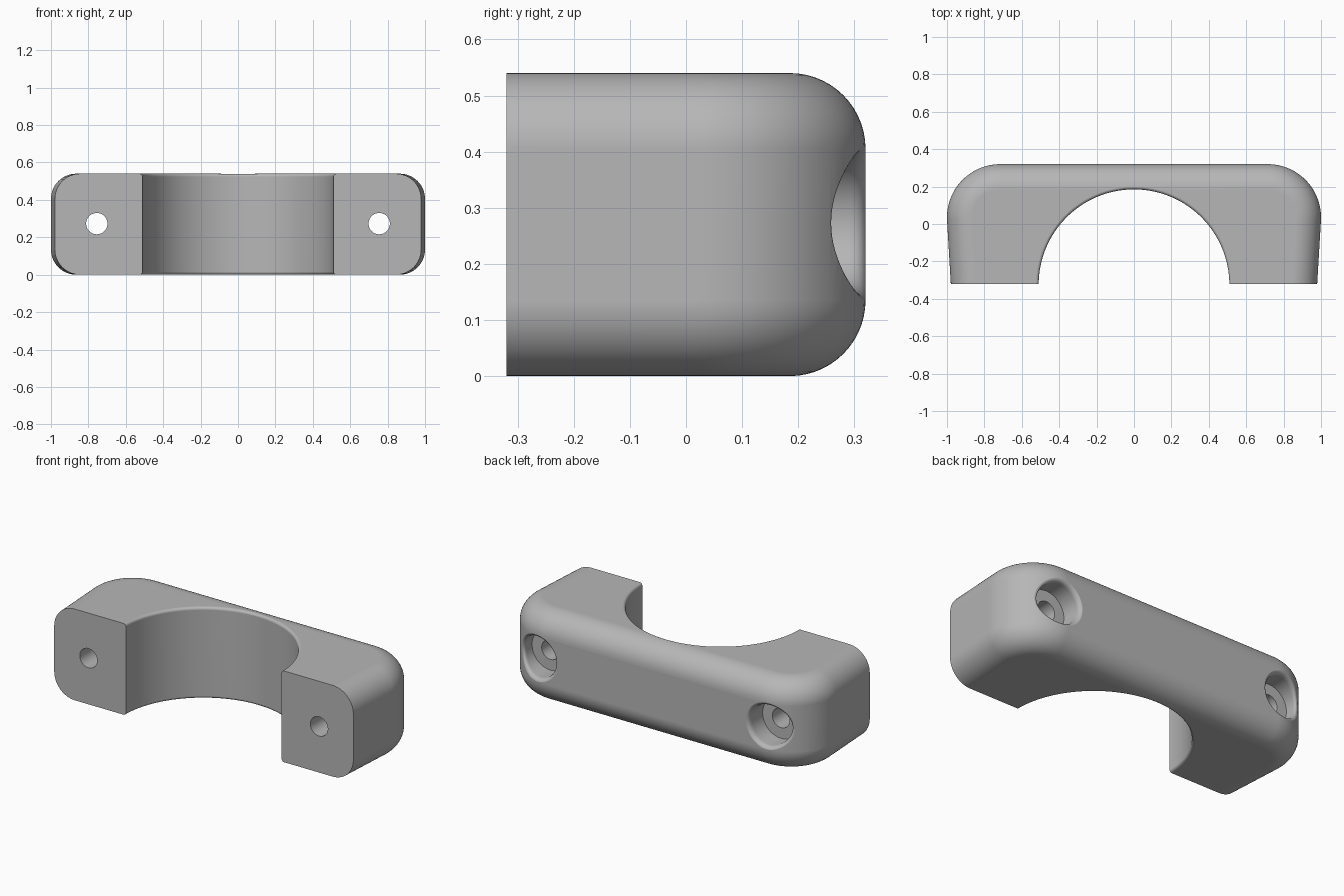
import bpy, bmesh
from math import sin, cos, pi, sqrt, radians

H = 0.54                      # height
BACK, FRONT = 0.32, -0.32     # back face and split face
FIL = 0.135                   # outer edge fillet
R = 0.285                     # plan corner radius
CX, CY = 1 - R, BACK - R      # plan corner centre
DRAFT = radians(3.4)          # taper of the end faces

if "Cube" in bpy.data.objects:
    bpy.data.objects.remove(bpy.data.objects["Cube"], do_unlink=True)

grey = bpy.data.materials.new("grey metal")
grey.use_nodes = True
colour = (0.47, 0.47, 0.47, 1)
grey.diffuse_color = colour
grey.node_tree.nodes["Principled BSDF"].inputs["Base Color"].default_value = colour


def loft(name, rings):
    """Closed solid through rings of equal point count."""
    bm = bmesh.new()
    loops = [[bm.verts.new(p) for p in ring] for ring in rings]
    n = len(loops[0])
    for a, b in zip(loops, loops[1:]):
        for i in range(n):
            j = (i + 1) % n
            bm.faces.new((a[i], a[j], b[j], b[i]))
    bm.faces.new(loops[0])
    bm.faces.new(loops[-1])
    bmesh.ops.recalc_face_normals(bm, faces=bm.faces)
    mesh = bpy.data.meshes.new(name)
    bm.to_mesh(mesh)
    bm.free()
    mesh.materials.append(grey)
    ob = bpy.data.objects.new(name, mesh)
    bpy.context.collection.objects.link(ob)
    return ob


def inset_at(z):
    """How far the rounded edge pulls the outline in at height z."""
    d = max(0, FIL - min(z, H - z))
    return FIL - sqrt(max(0, FIL * FIL - d * d))


def outline(z):
    """Plan outline of the block at height z."""
    r = R - inset_at(z)
    steps = 24
    half = []
    for i in range(steps + 1):
        a = -DRAFT + (pi / 2 + DRAFT) * i / steps
        half.append((CX + r * cos(a), CY + r * sin(a)))
    x, y = half[0]
    half.insert(0, (x - (y - FRONT) * sin(DRAFT) / cos(DRAFT), FRONT))
    full = half + [(-x, y) for x, y in reversed(half)]
    return [(x, y, z) for x, y in full]


def back_height(x, z):
    """y of the outer back surface above a point."""
    e, dx = inset_at(z), max(0, abs(x) - CX)
    return CY + sqrt((R - e) ** 2 - dx * dx)


# Block with rounded outer edges
low = [FIL * (1 - cos(pi / 2 * i / 14)) for i in range(15)]
clamp = loft("clamp_half", [outline(z) for z in low + [H - z for z in reversed(low)]])

# Bore cutter with softly flared ends
BORE, SOFT, SEG = 0.51, 0.016, 128
flare = [(BORE + SOFT * (1 - sin(t)), SOFT * (1 - cos(t)))
         for t in (pi / 2 * i / 5 for i in range(6))]
flare = [(BORE + SOFT, -0.1)] + flare
profile = flare + [(r, H - z) for r, z in reversed(flare)]
cutters = [loft("bore_cutter", [
    [(r * cos(2 * pi * i / SEG), -0.325 + r * sin(2 * pi * i / SEG), z) for i in range(SEG)]
    for r, z in profile])]

# Bolt hole and counterbore cutters, the rim rounded along the outer surface
HOLE, POCKET, RIM, FLOOR, BX, BZ = 0.057, 0.12, 0.03, 0.19, 0.755, 0.273


def bolt_cutter(side):
    n = 64

    def ring(r, y_of):
        pts = []
        for i in range(n):
            c, s = cos(2 * pi * i / n), sin(2 * pi * i / n)
            pts.append((side * BX + r * c, y_of(c, s), BZ + r * s))
        return pts

    def height(r, c, s):
        return back_height(side * BX + r * c, BZ + r * s)

    rings = [ring(HOLE, lambda c, s: -0.5), ring(HOLE, lambda c, s: FLOOR),
             ring(POCKET, lambda c, s: FLOOR)]
    for k in range(9):
        t = k / 8

        def rim(c, s, t=t):
            top = height(POCKET, c, s)
            end = height(POCKET + RIM, c, s) + 0.003
            return (1 - t) ** 2 * (top - RIM) + 2 * t * (1 - t) * top + t * t * end
        rings.append(ring(POCKET + RIM * t * t, rim))
    rings.append(ring(POCKET + RIM, lambda c, s: 0.5))
    return loft("bolt_cutter", rings)


cutters += [bolt_cutter(side) for side in (-1, 1)]

# Cut, then shade smooth
bpy.ops.object.select_all(action='DESELECT')
bpy.context.view_layer.objects.active = clamp
clamp.select_set(True)
for cutter in cutters:
    cutter.hide_render = True
    mod = clamp.modifiers.new("cut", 'BOOLEAN')
    mod.operation, mod.solver, mod.object = 'DIFFERENCE', 'EXACT', cutter
    bpy.ops.object.modifier_apply(modifier=mod.name)
    bpy.data.objects.remove(cutter, do_unlink=True)
bpy.ops.object.shade_smooth_by_angle(angle=radians(30))
weighted = clamp.modifiers.new("even_shading", 'WEIGHTED_NORMAL')
weighted.keep_sharp = True
